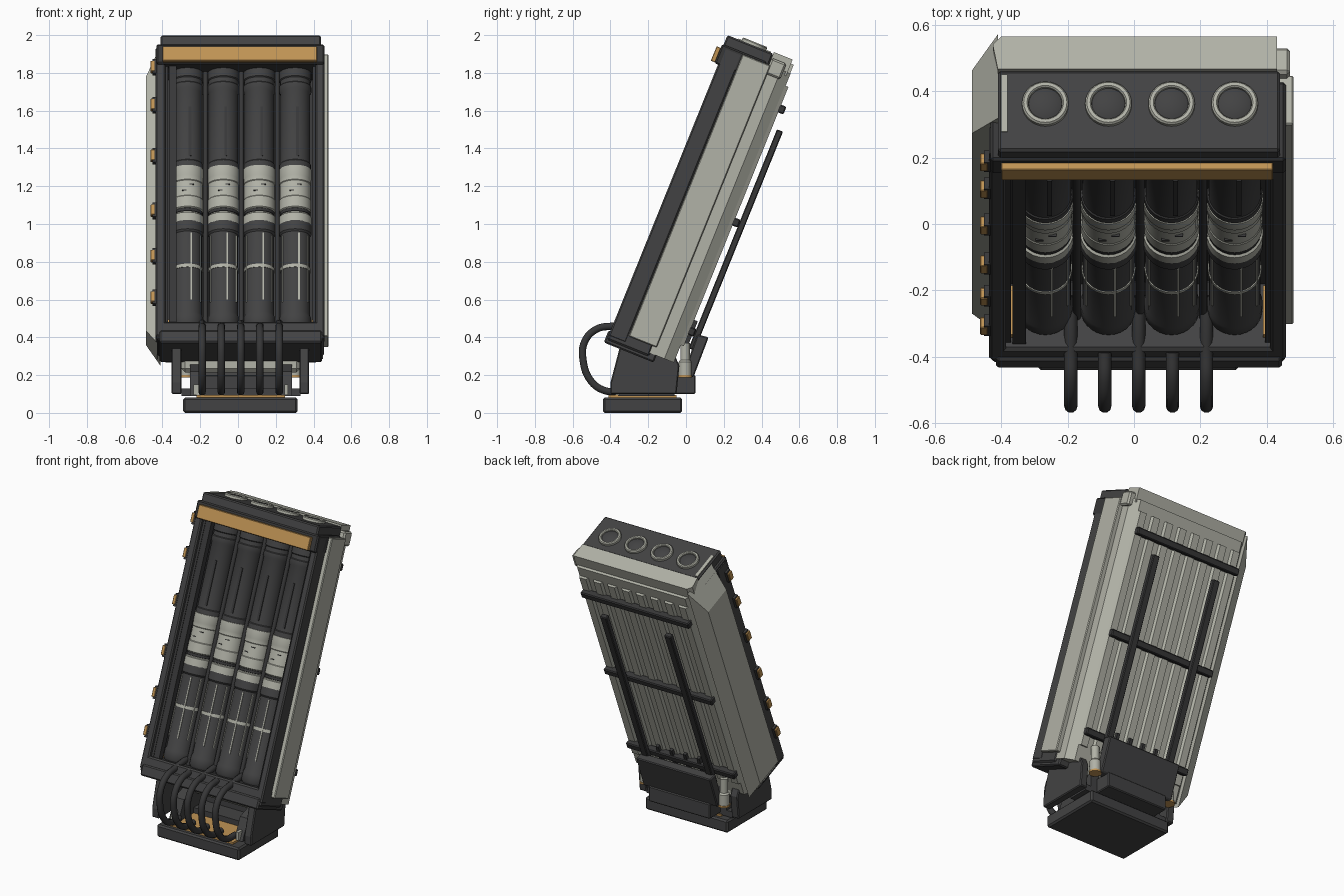
import bpy, bmesh, math
from mathutils import Vector, Matrix

cube = bpy.data.objects.get("Cube")
if cube:
    bpy.data.objects.remove(cube, do_unlink=True)


def material(name, rgb):
    m = bpy.data.materials.new(name)
    m.use_nodes = True
    m.diffuse_color = (*rgb, 1)
    m.node_tree.nodes["Principled BSDF"].inputs["Base Color"].default_value = (*rgb, 1)
    return m


DARK = material("dark grey", (.055, .055, .056))
BLACK = material("near black", (.038, .038, .039))
LIGHT = material("warm light grey", (.44, .445, .385))
GOLD = material("ochre", (.53, .295, .09))

# Pod space: x across, y depth from the front face, z along the leaning axis
POD = Matrix.Translation((0, -.43, .36)) @ Matrix.Rotation(math.radians(-22), 4, 'X')
WORLD = Matrix.Identity(4)


def finish(name, bm, mat, space, bevel=0, smooth=False):
    bmesh.ops.recalc_face_normals(bm, faces=bm.faces)
    me = bpy.data.meshes.new(name)
    bm.to_mesh(me)
    bm.free()
    me.materials.append(mat)
    ob = bpy.data.objects.new(name, me)
    bpy.context.collection.objects.link(ob)
    ob.matrix_world = space
    if bevel:
        mod = ob.modifiers.new("edge", 'BEVEL')
        mod.width, mod.segments = bevel, 1
    if smooth:
        bpy.ops.object.select_all(action='DESELECT')
        ob.select_set(True)
        bpy.context.view_layer.objects.active = ob
        bpy.ops.object.shade_smooth_by_angle(angle=math.radians(35))
    return ob


def box(name, mat, x, y, z, space=POD, bevel=0):
    bm = bmesh.new()
    bmesh.ops.create_cube(bm, size=1)
    for v in bm.verts:
        v.co = [lo + (c + .5) * (hi - lo) for c, (lo, hi) in zip(v.co, (x, y, z))]
    return finish(name, bm, mat, space, bevel)


def prism(name, mat, pts, lo, hi, axis='z', space=POD, bevel=0):
    place = (lambda a, b, c: (a, b, c)) if axis == 'z' else (lambda a, b, c: (c, a, b))
    bm = bmesh.new()
    face = bm.faces.new([bm.verts.new(place(a, b, lo)) for a, b in pts])
    geo = bmesh.ops.extrude_face_region(bm, geom=[face])["geom"]
    move = Vector(place(0, 0, hi - lo))
    bmesh.ops.translate(bm, vec=move, verts=[g for g in geo if isinstance(g, bmesh.types.BMVert)])
    return finish(name, bm, mat, space, bevel)


def lathe(name, mat, profile, x, y, space=POD, seg=28):
    bm = bmesh.new()
    vs = [bm.verts.new((x, y - r, z)) for r, z in profile]
    es = [bm.edges.new(p) for p in zip(vs, vs[1:])]
    bmesh.ops.spin(bm, geom=vs + es, cent=(x, y, 0), axis=(0, 0, 1),
                   angle=math.tau, steps=seg, use_merge=True)
    bmesh.ops.remove_doubles(bm, verts=bm.verts, dist=.0001)
    return finish(name, bm, mat, space, smooth=True)


# Pod shell: U-shaped section open to the front
prism("pod_shell", LIGHT, [(.45, .1), (.45, .32), (.41, .374), (-.38, .374), (-.43, .32),
      (-.43, .1), (-.4, .1), (-.4, .24), (.42, .24), (.42, .1)], .05, 1.7)
box("left_side_plate", LIGHT, (.44, .48), (.1, .26), (.09, 1.7), bevel=.005)

# Bulging right side panel with sloped borders
bm = bmesh.new()
for x, ys, zs in ((-.41, (.1, .372), (.03, 1.75)), (-.487, (.12, .325), (.13, 1.58))):
    for y in ys:
        for z in zs:
            bm.verts.new((x, y, z))
bmesh.ops.convex_hull(bm, input=bm.verts)
finish("right_side_panel", bm, LIGHT, POD)

# Dark front frame, recess and end caps
box("recess_back", BLACK, (-.4, .42), (.215, .238), (.08, 1.7))
for x0, x1, i0, i1 in ((-.436, -.385, -.39, -.37), (.41, .457, .395, .415)):
    box("frame_side", DARK, (x0, x1), (0, .1), (.05, 1.7), bevel=.008)
    box("frame_inner_wall", BLACK, (i0, i1), (.025, .225), (.08, 1.65))
for x0, x1 in ((-.37, -.364), (.389, .395)):
    box("recess_trim", GOLD, (x0, x1), (.04, .2), (.13, .16))
box("frame_sill", DARK, (-.43, .455), (0, .24), (.03, .135), bevel=.01)
box("bottom_cap", DARK, (-.415, .445), (-.01, .275), (.01, .08), bevel=.008)
box("top_shoulder", BLACK, (-.432, .457), (-.02, .235), (1.6, 1.71), bevel=.008)
box("top_cap", DARK, (-.41, .44), (-.012, .25), (1.69, 1.764), bevel=.008)
box("cap_marker", LIGHT, (-.4, -.38), (.05, .235), (1.762, 1.769))
prism("rear_top_trim", LIGHT, [(-.4, .356), (.43, .356), (.43, .25), (-.41, .25),
      (-.425, .33)], 1.68, 1.773)
box("trim_corner", LIGHT, (.42, .47), (.25, .335), (1.65, 1.74), bevel=.01)
box("header_bar", GOLD, (-.4, .418), (-.043, -.018), (1.605, 1.688), bevel=.003)
box("guide_rail", BLACK, (-.365, -.325), (.02, .06), (.12, 1.61))

# Latches along the right edge
for z in (.278, .515, .774, 1.087, 1.378, 1.594):
    box("latch_base", BLACK, (-.452, -.425), (.004, .042), (z - .04, z + .04))
    box("latch", GOLD, (-.463, -.44), (.002, .038), (z - .03, z + .03), bevel=.003)

# Four launch tubes
Y = .127
for i in range(4):
    x = -.267 + .19 * i
    lathe("tube_lower", DARK, [(0, .13), (.07, .13), (.084, .15), (.084, .2), (.078, .215),
          (.078, .67), (.086, .68), (.086, .73), (0, .73)], x, Y)
    lathe("tube_band", LIGHT, [(.07, .728), (.086, .728), (.086, .775), (.078, .78), (.078, .805),
          (.084, .81), (.084, .87), (.081, .874), (.081, .96), (.084, .964), (.084, .99),
          (.086, .995), (.086, 1.045), (.07, 1.05)], x, Y)
    lathe("tube_band_gap", BLACK, [(.076, .783), (.081, .786), (.081, .802), (.076, .805)], x, Y)
    lathe("tube_upper", DARK, [(0, 1.045), (.083, 1.045), (.083, 1.075), (.079, 1.08), (.079, 1.48),
          (.085, 1.49), (.085, 1.52), (.08, 1.525), (.08, 1.55), (.085, 1.555), (.085, 1.6),
          (0, 1.6)], x, Y)
    lathe("tube_stripe_ring", LIGHT, [(.077, .465), (.081, .465), (.081, .483), (.077, .483)], x, Y)
    for a in (-60, 15, 60):
        sx, sy = x + .077 * math.sin(math.radians(a)), Y - .077 * math.cos(math.radians(a))
        box("tube_stripe", LIGHT, (sx - .004, sx + .004), (sy - .004, sy + .004), (.28, .66))
    for z, dx in ((.9, -.03), (.935, .01)):
        box("band_tab", BLACK, (x + dx, x + dx + .024), (Y - .083, Y - .07), (z, z + .005))
    box("tube_spine", BLACK, (x + .005, x + .02), (Y - .082, Y - .06), (1.1, 1.38))
    # Muzzle ring and dome on the top cap
    lathe("muzzle_ring", LIGHT, [(.05, 1.76), (.051, 1.779), (.055, 1.784), (.065, 1.784),
          (.07, 1.778), (.07, 1.76)], x, .138)
    lathe("muzzle_dome", DARK, [(.052, 1.762), (.05, 1.772), (.035, 1.78), (0, 1.784)], x, .138)

# Pipes between the tubes
for x in (-.172, .018, .208):
    lathe("divider_pipe", BLACK, [(0, .12), (.013, .12), (.013, 1.6), (0, 1.6)], x, .11, seg=12)


def hose(name, pts):
    cu = bpy.data.curves.new(name, 'CURVE')
    cu.dimensions, cu.bevel_depth, cu.bevel_resolution = '3D', .02, 3
    cu.resolution_u, cu.use_fill_caps = 6, True
    sp = cu.splines.new('BEZIER')
    sp.bezier_points.add(len(pts) - 1)
    for bp, p in zip(sp.bezier_points, pts):
        bp.co = p
        bp.handle_left_type = bp.handle_right_type = 'AUTO'
    cu.materials.append(BLACK)
    ob = bpy.data.objects.new(name, cu)
    bpy.context.collection.objects.link(ob)
    bpy.ops.object.select_all(action='DESELECT')
    ob.select_set(True)
    bpy.context.view_layer.objects.active = ob
    bpy.ops.object.convert(target='MESH')


# Five looping hoses, every other one running back to a fitting between the tubes
for i in range(5):
    x = -.19 + .102 * i
    start = []
    if i % 2 == 0:
        start = [(x, -.2, .475), (x, -.3, .472)]
        box("hose_fitting", BLACK, (x - .02, x + .02), (-.22, -.17), (.45, .5), WORLD, .005)
    hose("hose", start + [(x, -.385, .46), (x, -.47, .445), (x, -.535, .38), (x, -.545, .28),
                          (x, -.5, .165), (x, -.43, .118), (x, -.34, .112)])

# Ribbed back with a ladder of bars and rails
for i in range(8):
    x = -.35 + .104 * i
    prism("back_rib", LIGHT, [(x - .036, .37), (x + .036, .37), (x + .024, .39),
          (x - .024, .39)], .15, 1.63)
for z in (.237, .861, 1.507):
    box("back_bar", BLACK, (-.385, .405), (.374, .42), (z - .022, z + .022), bevel=.006)
for x in (-.22, .25):
    box("back_rail", BLACK, (x - .024, x + .024), (.418, .452), (.15, 1.4), bevel=.005)
for x in (-.13, -.03, .07, .17):
    box("back_strut", BLACK, (x - .01, x + .01), (.37, .41), (.17, .3))

# Base slab and cradle
box("base_slab", DARK, (-.29, .315), (-.44, -.02), (0, .082), WORLD, bevel=.01)
box("base_inlay", GOLD, (-.22, .25), (-.41, -.05), (.08, .095), WORLD)
YOKE = [(-.4, .1), (-.05, .1), (-.035, .25), (-.07, .33), (-.35, .35), (-.4, .16)]
for x0, x1 in ((-.352, -.298), (.325, .377)):
    prism("cradle_side", DARK, YOKE, x0, x1, 'x', WORLD, bevel=.006)
for x0, x1 in ((-.255, -.185), (.225, .285)):
    prism("cradle_inner", DARK, [(-.36, .09), (-.06, .09), (-.06, .3), (-.3, .22)],
          x0, x1, 'x', WORLD)
    box("cradle_foot", LIGHT, (x0 + .02, x1 - .02), (-.372, -.33), (.095, .15), WORLD)
box("cradle_floor", DARK, (-.3, .33), (-.2, -.06), (.09, .13), WORLD)
box("cradle_beam", LIGHT, (-.3, .33), (-.19, -.07), (.215, .31), WORLD, bevel=.02)

# Rear support block and dampers
box("rear_foot", DARK, (-.21, .24), (-.08, .05), (.1, .2), WORLD, bevel=.006)
prism("rear_block", DARK, [(-.02, .19), (.04, .19), (.12, .4), (.06, .415)],
      -.26, .285, 'x', WORLD, bevel=.006)
for x in (-.275, .3):
    lathe("damper", LIGHT, [(0, .2), (.034, .2), (.034, .27), (.025, .28), (.025, .37), (0, .37)],
          x, -.005, WORLD, 16)
    lathe("damper_foot", GOLD, [(0, .188), (.038, .188), (.038, .2), (0, .2)], x, -.005, WORLD, 16)
